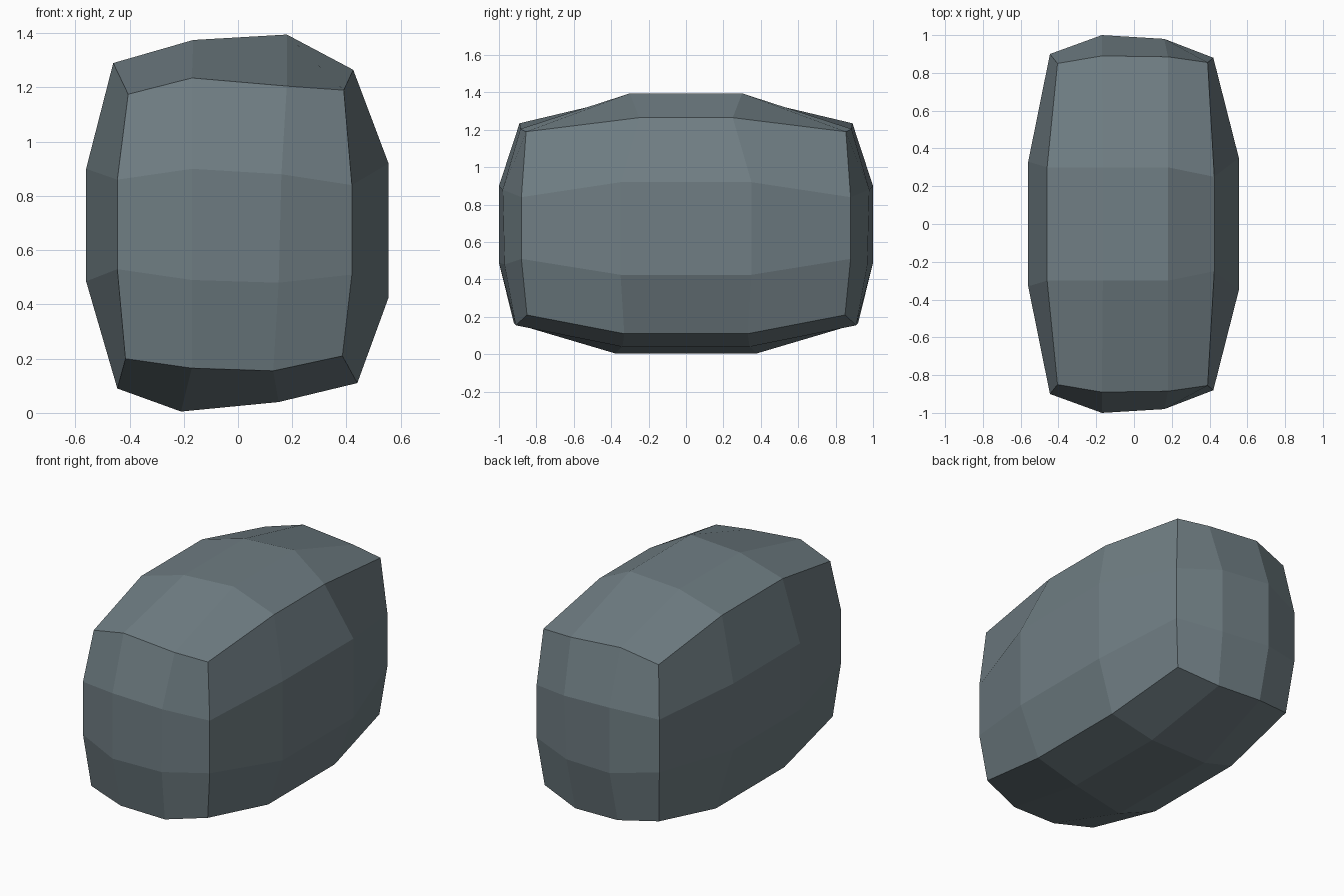
import bpy, bmesh

if "Cube" in bpy.data.objects:
    bpy.data.objects.remove(bpy.data.objects["Cube"])

# Outlines in (x, z), clockwise from the upper left corner, four points per side
MIDDLE = [(-.46, 1.29), (-.165, 1.375), (.18, 1.395), (.425, 1.265),
          (.555, .92), (.555, .425), (.44, .11), (.15, .04),
          (-.21, .005), (-.445, .09), (-.56, .485), (-.56, .90)]
END = [(-.405, 1.175), (-.17, 1.235), (.18, 1.205), (.39, 1.19),
       (.42, .84), (.42, .51), (.385, .21), (.13, .155),
       (-.17, .165), (-.415, .20), (-.445, .53), (-.445, .86)]
BULGE = [(-.17, .90), (.16, .88), (.15, .48), (-.17, .49)]

# Distance of each outline point from the centre plane
MIDDLE_Y = [.30, .30, .30, .25, .35, .35, .33, .34, .38, .34, .33, .33]
END_Y = [.85, .89, .885, .855, .88, .88, .85, .91, .92, .86, .90, .90]
BULGE_Y = [1.0, .98, .97, 1.0]

bm = bmesh.new()


def ring(points, depths, side):
    return [bm.verts.new((x, side * y, z)) for (x, z), y in zip(points, depths)]


def bridge(a, b):
    for i in range(12):
        j = (i + 1) % 12
        bm.faces.new((a[i], a[j], b[j], b[i]))


# Bulging halves, each closed by a three by three end cap
middles = []
for side in (-1, 1):
    mid = ring(MIDDLE, MIDDLE_Y, side)
    end = ring(END, END_Y, side)
    cap = ring(BULGE, BULGE_Y, side)
    middles.append(mid)
    bridge(mid, end)
    for k in range(4):
        bm.faces.new((end[3 * k], end[3 * k + 1], cap[k], end[3 * k - 1]))
        bm.faces.new((end[3 * k + 1], end[3 * k + 2], cap[(k + 1) % 4], cap[k]))
    bm.faces.new(cap)

# Middle band joining the halves
bridge(*middles)
bmesh.ops.recalc_face_normals(bm, faces=bm.faces)

mesh = bpy.data.meshes.new("stone_block")
bm.to_mesh(mesh)
bm.free()
block = bpy.data.objects.new("stone_block", mesh)
bpy.context.collection.objects.link(block)

# Slate colour
slate = bpy.data.materials.new("slate_grey")
slate.diffuse_color = (.16, .207, .228, 1)
slate.use_nodes = True
slate.node_tree.nodes["Principled BSDF"].inputs["Base Color"].default_value = slate.diffuse_color
mesh.materials.append(slate)
